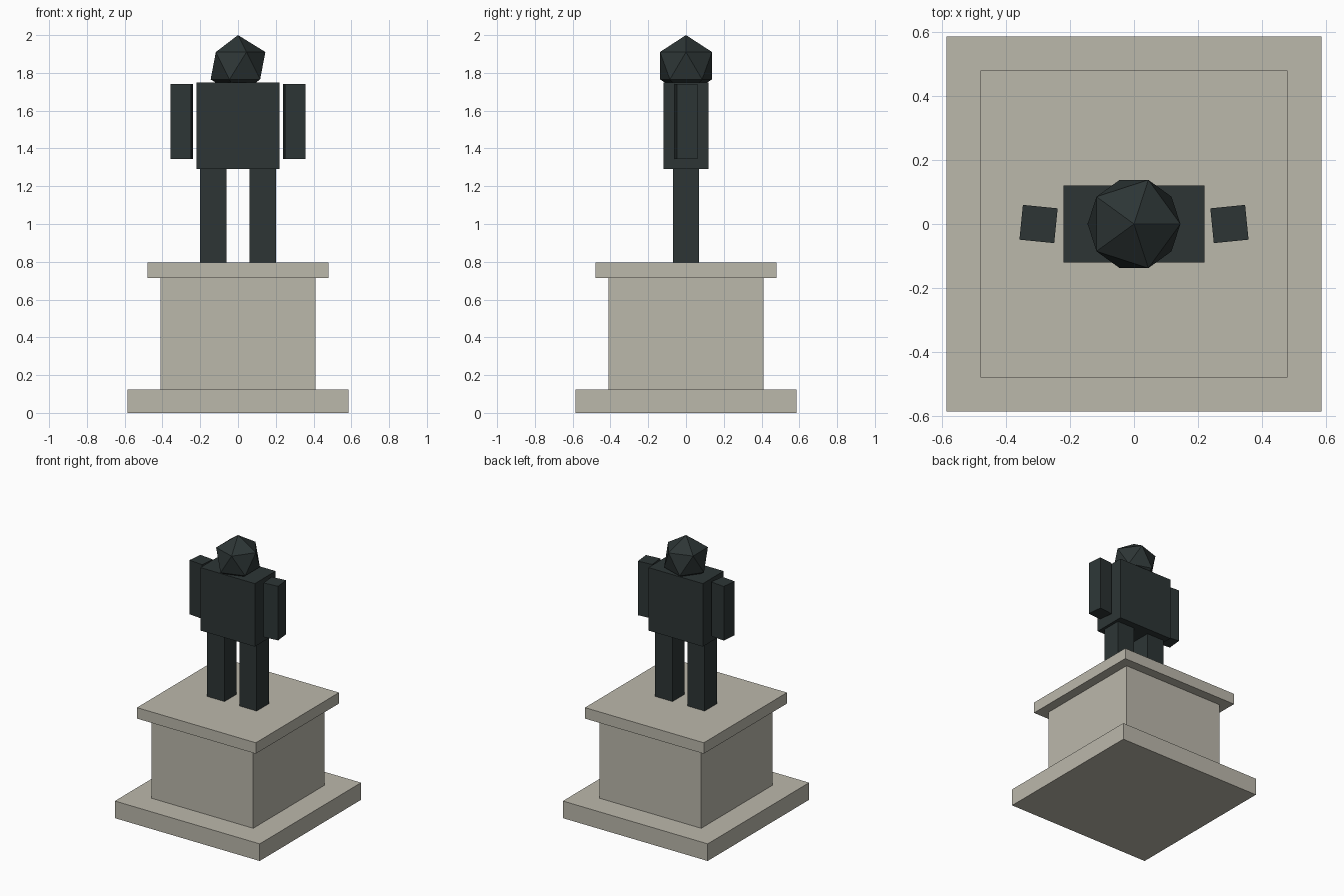
import bpy

cube = bpy.data.objects.get("Cube")
if cube:
    bpy.data.objects.remove(cube, do_unlink=True)


def material(name, rgb):
    mat = bpy.data.materials.new(name)
    mat.use_nodes = True
    colour = (*rgb, 1.0)
    mat.diffuse_color = colour
    mat.node_tree.nodes["Principled BSDF"].inputs["Base Color"].default_value = colour
    return mat


stone = material("pale_stone", (0.50, 0.48, 0.41))
bronze = material("dark_bronze", (0.026, 0.036, 0.036))


def box(name, mat, width, depth, bottom, top, x=0.0, turn=0.0):
    """Upright block between two heights, optionally turned about z."""
    bpy.ops.mesh.primitive_cube_add(size=1, location=(x, 0, (bottom + top) / 2),
                                    rotation=(0, 0, turn))
    obj = bpy.context.object
    obj.name = name
    obj.scale = (width, depth, top - bottom)
    obj.data.materials.append(mat)
    return obj


# Stepped pedestal
box("pedestal_base", stone, 1.17, 1.17, 0.0, 0.125)
box("pedestal_block", stone, 0.82, 0.82, 0.125, 0.715)
box("pedestal_cap", stone, 0.96, 0.96, 0.715, 0.795)

# Statue limbs, mirrored on both sides
for side, sign in (("left", 1), ("right", -1)):
    box(side + "_leg", bronze, 0.14, 0.14, 0.795, 1.29, x=sign * 0.13)
    box(side + "_arm", bronze, 0.109, 0.109, 1.345, 1.74, x=sign * 0.298, turn=sign * 0.1)

# Torso
box("torso", bronze, 0.44, 0.24, 1.29, 1.75)

# Faceted head, sunk slightly into the torso
bpy.ops.mesh.primitive_ico_sphere_add(subdivisions=1, radius=0.162, location=(0, 0, 1.838))
head = bpy.context.object
head.name = "head"
head.data.materials.append(bronze)
